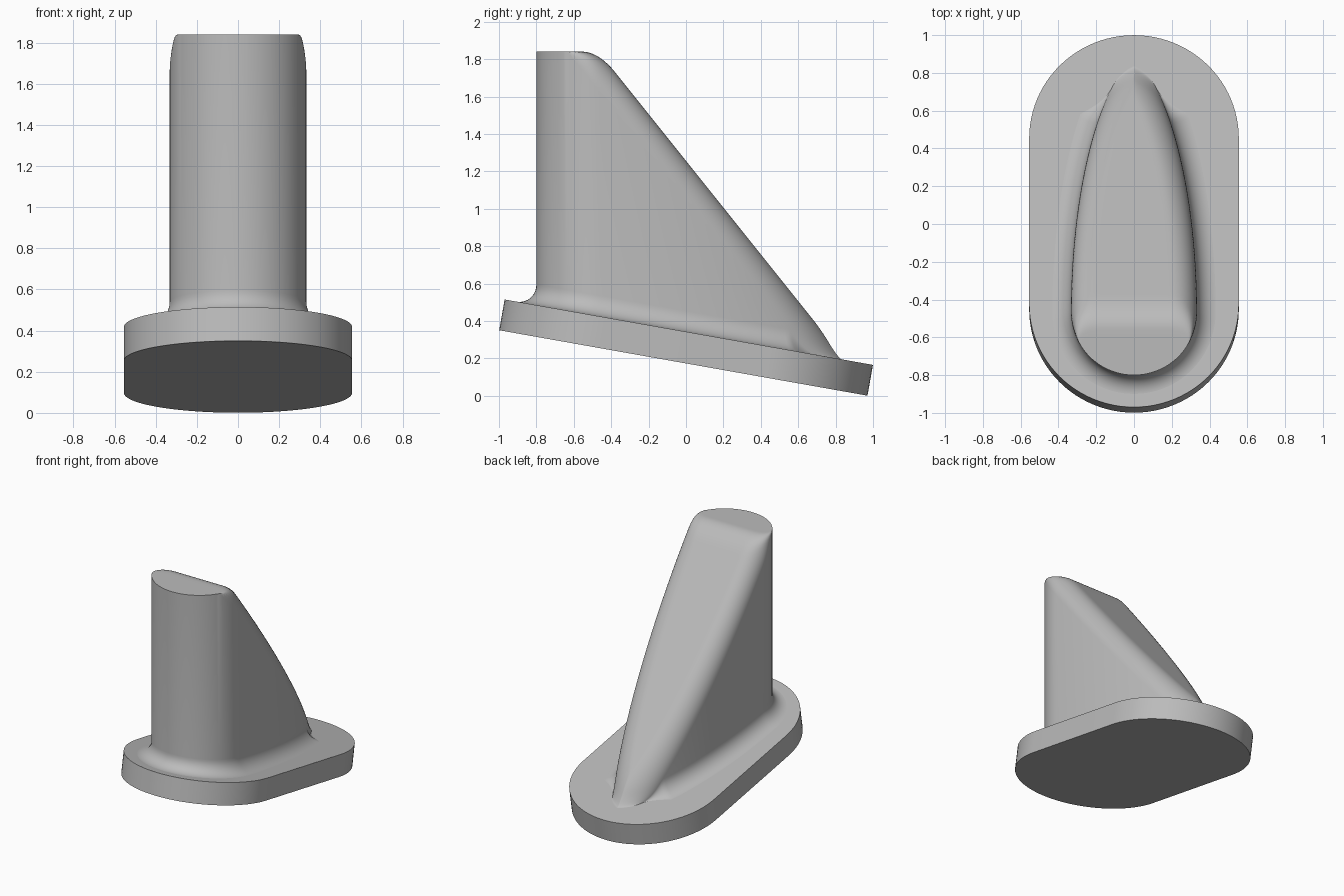
import bpy, bmesh, math
from mathutils import Matrix

if "Cube" in bpy.data.objects:
    bpy.data.objects.remove(bpy.data.objects["Cube"], do_unlink=True)

grey = bpy.data.materials.new("plain grey")
grey.use_nodes = True
grey.diffuse_color = (0.5, 0.5, 0.5, 1)
grey.node_tree.nodes["Principled BSDF"].inputs["Base Color"].default_value = (0.5, 0.5, 0.5, 1)

TILT = math.radians(10.07)      # slope of the base plate
NOSE, MID, TAIL = -0.8, -0.467, 0.85
HALF = MID - NOSE               # half width of the fin
TOP, SLOPE = 1.84, 1.25         # flat top height, roof slope
EDGE_R, FOOT_R = 0.13, 0.112    # roof edge and foot roundings


def finish(bm, name):
    bmesh.ops.recalc_face_normals(bm, faces=bm.faces)
    mesh = bpy.data.meshes.new(name)
    bm.to_mesh(mesh)
    bm.free()
    mesh.materials.append(grey)
    obj = bpy.data.objects.new(name, mesh)
    bpy.context.collection.objects.link(obj)
    bpy.ops.object.select_all(action='DESELECT')
    obj.select_set(True)
    bpy.context.view_layer.objects.active = obj
    bpy.ops.object.shade_smooth_by_angle(angle=math.radians(40))
    return obj


# Base plate: tilted stadium slab
def make_base(radius=0.555, straight=0.445, thick=0.167, steps=48):
    bm = bmesh.new()
    ring = []
    for side in (1, -1):
        for i in range(steps + 1):
            a = math.pi * i / steps
            ring.append(bm.verts.new((side * radius * math.cos(a),
                                      side * (straight + radius * math.sin(a)), 0)))
    face = bm.faces.new(ring)
    ext = bmesh.ops.extrude_face_region(bm, geom=[face], use_keep_orig=True)
    moved = [g for g in ext["geom"] if isinstance(g, bmesh.types.BMVert)]
    bmesh.ops.translate(bm, verts=moved, vec=(0, 0, -thick))
    bmesh.ops.transform(bm, verts=bm.verts,
                        matrix=Matrix.Translation((0, 0.015, 0.34)) @ Matrix.Rotation(-TILT, 4, 'X'))
    return finish(bm, "base_plate")


def plate_z(y):
    return 0.34 - math.tan(TILT) * (y - 0.015)


# Half width of the teardrop plan: round nose, pointed tail
def half_width(y):
    if y <= NOSE or y >= TAIL:
        return 0.0
    if y < MID:
        return math.sqrt(max(0, HALF ** 2 - (y - MID) ** 2))
    return HALF * (1 - ((y - MID) / (TAIL - MID)) ** 2) ** 0.62


def soft_min(a, b, k):
    return min(a, b) - max(k - abs(a - b), 0) ** 2 / (4 * k)


# Roof height: flat top, sloping back with rounded side edges, eased into the plate
def roof_z(x, y):
    w = half_width(y)
    h = 0.001
    steep = (half_width(y + h) - half_width(y - h)) / (2 * h)
    d = max(0, w - abs(x)) / math.sqrt(1 + steep * steep)
    gap = max(0, EDGE_R - d)
    drop = EDGE_R - math.sqrt(EDGE_R ** 2 - gap ** 2)
    back = TOP - SLOPE * (y - MID) - drop * math.hypot(1, SLOPE)
    z = soft_min(TOP, back, 0.002 + 0.11 * (1 - drop / EDGE_R))
    return -soft_min(-z, -plate_z(y), 0.08)


# Fin: roof grid, vertical wall and rounded foot
def make_fin(rows=110, cols=40, foot_steps=10):
    bm = bmesh.new()
    grid = []
    for j in range(rows + 1):
        y = NOSE + (TAIL - NOSE) * (1 - math.cos(math.pi * j / rows)) / 2
        w = half_width(y)
        row = []
        for i in range(cols + 1):
            x = w * math.sin(math.pi * (i / cols - 0.5))
            row.append(bm.verts.new((x, y, roof_z(x, y))))
        grid.append(row)
    for a, b in zip(grid, grid[1:]):
        for i in range(cols):
            bm.faces.new((a[i], a[i + 1], b[i + 1], b[i]))

    rim = [r[-1] for r in grid] + [r[0] for r in grid[-2:0:-1]]
    n = len(rim)
    rings = [rim]
    for s in range(foot_steps + 1):
        a = math.pi / 2 * s / foot_steps
        ring = []
        for i, v in enumerate(rim):
            t = rim[(i + 1) % n].co - rim[i - 1].co
            length = math.hypot(t.x, t.y)
            base = plate_z(v.co.y)
            r = min(FOOT_R, max(0, v.co.z - base))
            out = r * (1 - math.cos(a))
            x = v.co.x + out * t.y / length
            y = v.co.y - out * t.x / length
            ring.append(bm.verts.new((x, y, plate_z(y) + r * (1 - math.sin(a)) - 0.001)))
        rings.append(ring)
    for a, b in zip(rings, rings[1:]):
        for i in range(n):
            k = (i + 1) % n
            bm.faces.new((a[i], a[k], b[k], b[i]))
    bmesh.ops.remove_doubles(bm, verts=bm.verts, dist=0.00002)
    bmesh.ops.dissolve_degenerate(bm, edges=bm.edges, dist=0.00002)
    return finish(bm, "fin")


make_base()
make_fin()
